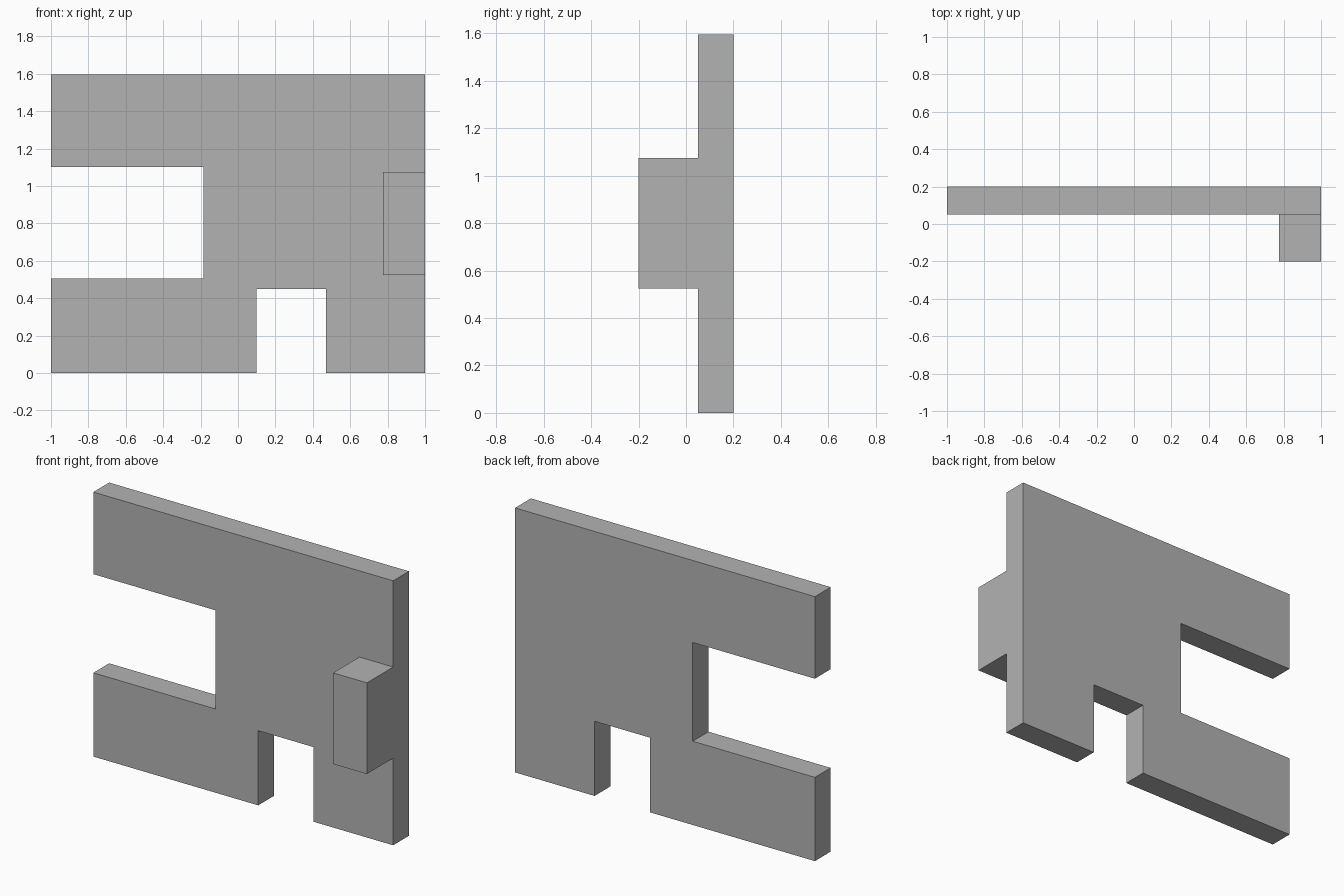
import bpy
import bmesh

cube = bpy.data.objects.get("Cube")
if cube:
    bpy.data.objects.remove(cube, do_unlink=True)

grey = bpy.data.materials.new("plain grey")
grey.use_nodes = True
colour = (0.45, 0.45, 0.45, 1)
grey.diffuse_color = colour
grey.node_tree.nodes["Principled BSDF"].inputs["Base Color"].default_value = colour


def extrude_profile(name, profile, y_front, y_back):
    """Make a solid from an (x, z) outline, run from front to back."""
    bm = bmesh.new()
    face = bm.faces.new([bm.verts.new((x, y_front, z)) for x, z in profile])
    result = bmesh.ops.extrude_face_region(bm, geom=[face], use_keep_orig=True)
    moved = [v for v in result["geom"] if isinstance(v, bmesh.types.BMVert)]
    bmesh.ops.translate(bm, verts=moved, vec=(0, y_back - y_front, 0))
    bmesh.ops.recalc_face_normals(bm, faces=bm.faces)
    mesh = bpy.data.meshes.new(name)
    bm.to_mesh(mesh)
    bm.free()
    mesh.materials.append(grey)
    obj = bpy.data.objects.new(name, mesh)
    bpy.context.collection.objects.link(obj)
    return obj


# Wall with a doorway at the bottom and a window open to one end
height = 1.595
wall = [(-1, 0), (0.1, 0), (0.1, 0.45), (0.47, 0.45), (0.47, 0), (1, 0),
        (1, height), (-1, height), (-1, 1.1), (-0.185, 1.1),
        (-0.185, 0.505), (-1, 0.505)]
extrude_profile("wall", wall, 0.05, 0.2)

# Block standing out from the front of the wall
block = [(0.775, 0.525), (1, 0.525), (1, 1.075), (0.775, 1.075)]
extrude_profile("front_block", block, -0.2, 0.05)
